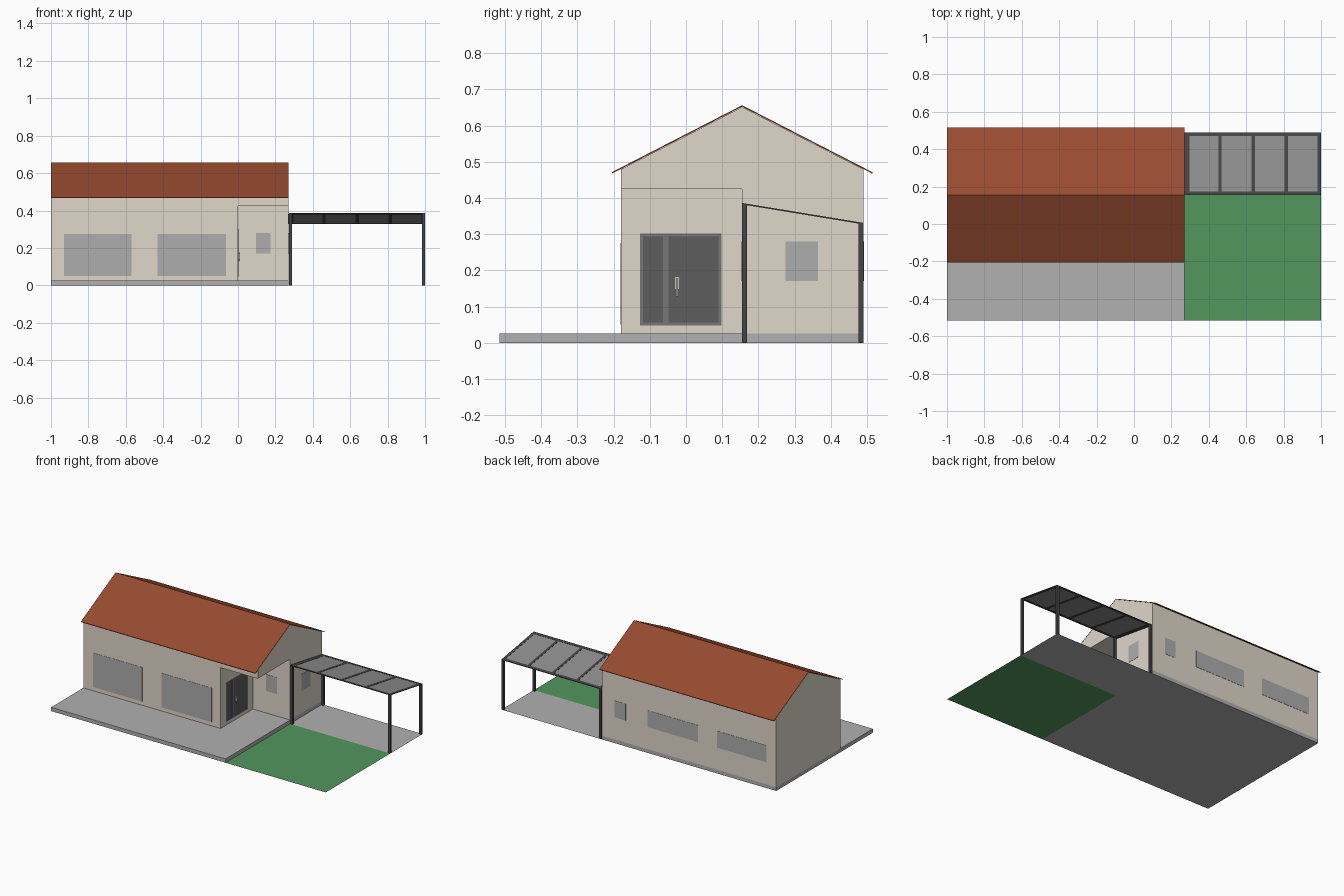
import bpy, bmesh, math, random

if "Cube" in bpy.data.objects:
    bpy.data.objects.remove(bpy.data.objects["Cube"])

random.seed(4)


def material(name, r, g, b):
    m = bpy.data.materials.new(name)
    m.diffuse_color = (r, g, b, 1)
    m.use_nodes = True
    m.node_tree.nodes["Principled BSDF"].inputs["Base Color"].default_value = m.diffuse_color
    return m


WALL = material("plaster", 0.74, 0.68, 0.59)
ROOF = material("terracotta", 0.31, 0.07, 0.03)
GRASS = material("grass", 0.085, 0.31, 0.11)
STONE = material("concrete", 0.44, 0.44, 0.44)
GLASS = material("window_glass", 0.42, 0.42, 0.43)
DARK = material("dark_metal", 0.06, 0.06, 0.06)
TINT = material("tinted_glass", 0.11, 0.11, 0.11)
FRAME = material("door_frame_grey", 0.18, 0.18, 0.18)
PANEL = material("canopy_glass", 0.28, 0.28, 0.28)
STEEL = material("steel", 0.55, 0.55, 0.52)


def finish(bm, name, mat):
    bmesh.ops.recalc_face_normals(bm, faces=bm.faces)
    me = bpy.data.meshes.new(name)
    bm.to_mesh(me)
    bm.free()
    ob = bpy.data.objects.new(name, me)
    bpy.context.collection.objects.link(ob)
    if mat:
        me.materials.append(mat)
    return ob


def prism(name, profile, x0, x1, mat=None):
    """Extrude a (y, z) profile along x."""
    bm = bmesh.new()
    f = bm.faces.new([bm.verts.new((x0, y, z)) for y, z in profile])
    ext = bmesh.ops.extrude_face_region(bm, geom=[f])
    verts = [v for v in ext["geom"] if isinstance(v, bmesh.types.BMVert)]
    bmesh.ops.translate(bm, verts=verts, vec=(x1 - x0, 0, 0))
    return finish(bm, name, mat)


def box(name, x, y, z, mat=None):
    return prism(name, [(y[0], z[0]), (y[1], z[0]), (y[1], z[1]), (y[0], z[1])], x[0], x[1], mat)


def sheet(name, x, y, z, mat):
    bm = bmesh.new()
    bm.faces.new([bm.verts.new(p) for p in
                  [(x[0], y[0], z), (x[1], y[0], z), (x[1], y[1], z), (x[0], y[1], z)]])
    ob = finish(bm, name, mat)
    if ob.data.polygons[0].normal.z < 0:
        ob.data.flip_normals()
    return ob


L, R, MID = -1.0, 0.27, 0.155          # house ends and ridge line
FRONT, BACK, FLOOR = -0.18, 0.49, 0.025

# site: slab, lawn, paved area
box("foundation_slab", (L, R), (-0.515, BACK), (0, FLOOR), STONE)
sheet("lawn", (R, 1), (-0.515, MID), 0, GRASS)
sheet("paving_bed", (R, 1), (MID, BACK), 0, STONE)

# irregular flagstones in staggered rows
bm = bmesh.new()
rows, g = 6, 0.0008
for r in range(rows):
    y0 = MID + (BACK - MID) * r / rows
    y1 = MID + (BACK - MID) * (r + 1) / rows
    bend = lambda x, k: 0 if k in (0, rows) else 0.012 * math.sin(x * 11 + k * 2.3)
    cuts, x = [(R, R)], R + random.uniform(0.05, 0.13)
    while x < 0.94:
        cuts.append((x + random.uniform(-0.015, 0.015), x + random.uniform(-0.015, 0.015)))
        x += random.uniform(0.09, 0.15)
    cuts.append((1, 1))
    for (a0, a1), (b0, b1) in zip(cuts, cuts[1:]):
        pts = [(a0 + g, y0 + g + bend(a0, r)), (b0 - g, y0 + g + bend(b0, r)),
               (b1 - g, y1 - g + bend(b1, r + 1)), (a1 + g, y1 - g + bend(a1, r + 1))]
        bm.faces.new([bm.verts.new((px, py, 0.001)) for px, py in pts])
finish(bm, "flagstones", STONE)

# house body with the entrance porch cut out of the front right corner
walls = prism("house_walls", [(FRONT, FLOOR), (BACK, FLOOR), (BACK, 0.479),
                              (MID, 0.651), (FRONT, 0.479)], L, R, WALL)
cutter = box("porch_cutter", (0, 0.4), (-0.4, MID), (-0.1, 0.425))
cutter.hide_render = True
cutter.hide_set(True)
cut = walls.modifiers.new("porch", "BOOLEAN")
cut.operation = "DIFFERENCE"
cut.solver = "EXACT"
cut.object = cutter

# thin gable roof
t = 0.004
prism("gable_roof", [(-0.205, 0.471), (MID, 0.656), (0.515, 0.471),
                     (0.515, 0.471 - t), (MID, 0.656 - t), (-0.205, 0.471 - t)], L, R, ROOF)

# windows
e = 0.0015
for i, xs in enumerate([(-0.93, -0.57), (-0.43, -0.065)]):
    box(f"front_window_{i + 1}", xs, (FRONT - e, FRONT + e), (0.05, 0.275), GLASS)
    box(f"back_window_{i + 1}", xs, (BACK - e, BACK + e), (0.17, 0.28), GLASS)
box("back_small_window", (0.095, 0.175), (BACK - e, BACK + e), (0.17, 0.28), GLASS)
box("porch_window", (0.095, 0.175), (MID - e, MID + e), (0.17, 0.28), GLASS)
box("side_window", (R - e, R + e), (0.275, 0.365), (0.17, 0.28), GLASS)

# entrance door facing the porch
DY, DZ, w = (-0.127, 0.098), (0.048, 0.302), 0.008
box("door_sill", (-e, 0.003), DY, (DZ[0], DZ[0] + w), FRAME)
box("door_head", (-e, 0.003), DY, (DZ[1] - w, DZ[1]), FRAME)
for i, (a, b) in enumerate([(DY[0], DY[0] + w), (-0.064, -0.048), (DY[1] - w, DY[1])]):
    box(f"door_stile_{i + 1}", (-e, 0.003), (a, b), (DZ[0] + w, DZ[1] - w), FRAME)
box("door_sidelight", (-e, e), (DY[0] + w, -0.064), (DZ[0] + w, DZ[1] - w), TINT)
box("door_leaf", (-e, e), (-0.048, DY[1] - w), (DZ[0] + w, DZ[1] - w), TINT)
box("handle_plate", (e, 0.003), (-0.031, -0.019), (0.148, 0.182), STEEL)
box("handle_bar", (0.007, 0.010), (-0.028, -0.022), (0.128, 0.178), STEEL)
for i, z in enumerate((0.134, 0.17)):
    box(f"handle_mount_{i + 1}", (e, 0.008), (-0.027, -0.023), (z, z + 0.004), STEEL)


# patio canopy: sloping frame, glass and four posts
def slope(y):
    return 0.386 - (y - MID) * 0.055 / (BACK - MID)


def sloped(name, xs, ys, top, bottom, mat):
    a, b = ys
    prism(name, [(a, slope(a) - top), (b, slope(b) - top),
                 (b, slope(b) - bottom), (a, slope(a) - bottom)], *xs, mat)


pw = 0.013
for fb, ys in (("front", (MID, MID + pw)), ("back", (BACK - pw, BACK))):
    for side, xs in (("left", (0.274, 0.29)), ("right", (0.984, 1.0))):
        prism(f"canopy_{fb}_{side}_post", [(ys[0], 0), (ys[1], 0), (ys[1], slope(ys[1]) - 0.004),
                                           (ys[0], slope(ys[0]) - 0.004)], *xs, DARK)
    grow = 0.006
    beam = (ys[0], ys[1] + grow) if fb == "front" else (ys[0] - grow, ys[1])
    sloped(f"canopy_{fb}_beam", (R, 1.0), beam, 0, 0.004, DARK)
for i in range(5):
    c = 0.283 + i * 0.177
    hw = 0.013 if i == 0 else 0.009
    sloped(f"canopy_rafter_{i + 1}", (c - hw, min(c + hw, 1.0)), (MID + pw, BACK - pw), 0, 0.004, DARK)
sloped("canopy_glass", (0.29, 0.99), (MID + pw, BACK - pw), 0.0012, 0.0028, PANEL)
